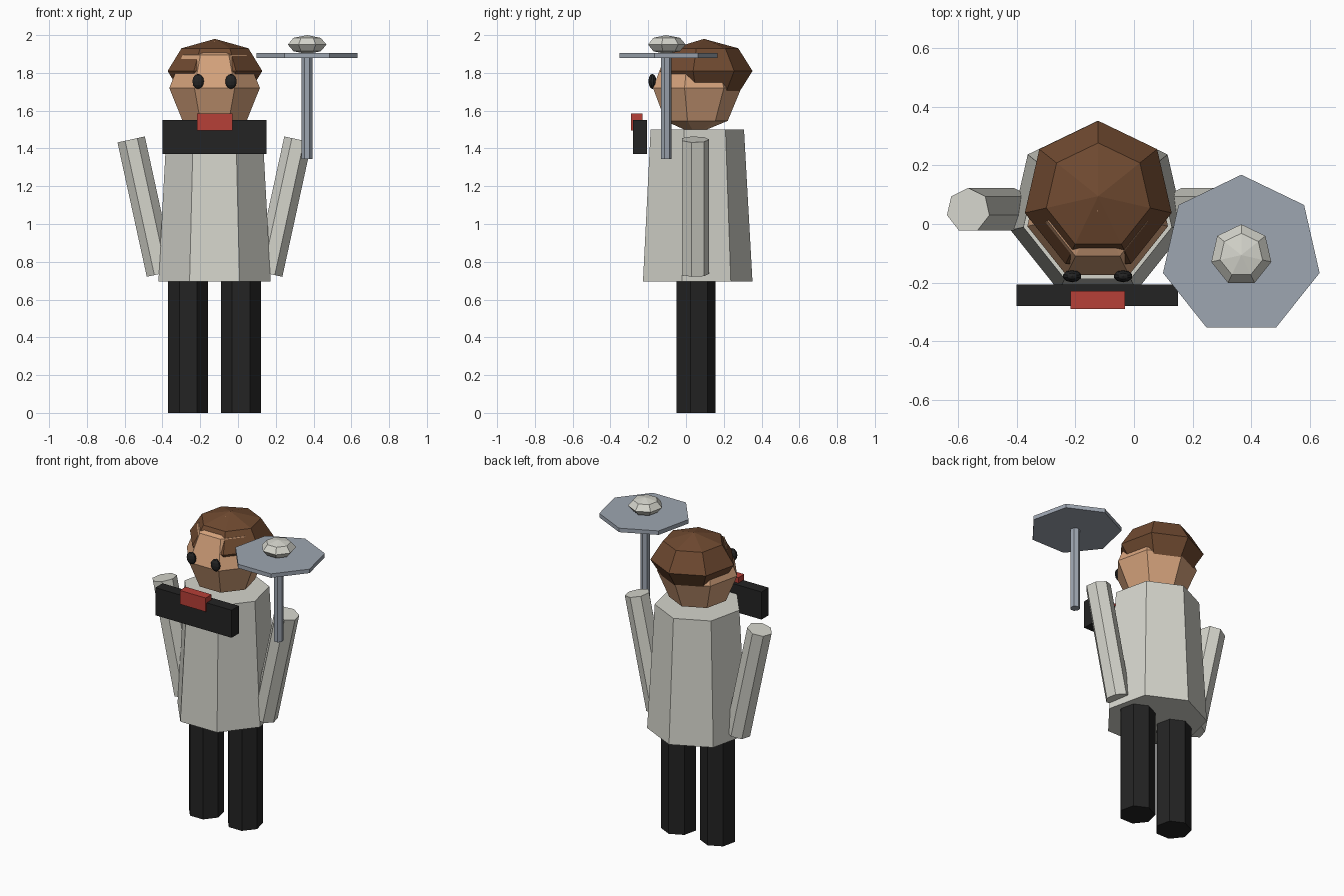
import bpy, bmesh, math
from mathutils import Matrix, Vector

if "Cube" in bpy.data.objects:
    bpy.data.objects.remove(bpy.data.objects["Cube"])


def material(name, rgb):
    m = bpy.data.materials.new(name)
    m.diffuse_color = (*rgb, 1.0)
    m.use_nodes = True
    m.node_tree.nodes["Principled BSDF"].inputs["Base Color"].default_value = m.diffuse_color
    return m


CLOTH = material("pale grey", (0.66, 0.66, 0.60))
BLACK = material("black", (0.017, 0.017, 0.017))
SKIN = material("skin", (0.66, 0.36, 0.20))
HAIR = material("brown", (0.16, 0.068, 0.03))
RED = material("red", (0.47, 0.05, 0.038))
STEEL = material("blue grey", (0.34, 0.38, 0.44))


def add_object(name, bm, mat, loc, tilt=0.0):
    bmesh.ops.recalc_face_normals(bm, faces=bm.faces)
    me = bpy.data.meshes.new(name)
    bm.to_mesh(me)
    bm.free()
    me.materials.append(mat)
    ob = bpy.data.objects.new(name, me)
    ob.matrix_world = Matrix.Translation(Vector(loc)) @ Matrix.Rotation(tilt, 4, 'Y')
    bpy.context.collection.objects.link(ob)
    return ob


def lathe(name, profile, mat, loc, sides=7, tilt=0.0, squash_y=1.0):
    """Faceted solid from (radius, z) rings, first corner pointing to +y."""
    bm = bmesh.new()
    rings = []
    for r, z in profile:
        n = sides if r > 1e-6 else 1
        rings.append([bm.verts.new((r * math.sin(math.tau * i / sides),
                                    r * math.cos(math.tau * i / sides) * squash_y, z))
                      for i in range(n)])
    for a, b in zip(rings, rings[1:]):
        for i in range(sides):
            j = (i + 1) % sides
            if len(a) == 1:
                bm.faces.new((a[0], b[j], b[i]))
            elif len(b) == 1:
                bm.faces.new((a[i], a[j], b[0]))
            else:
                bm.faces.new((a[i], a[j], b[j], b[i]))
    for ring in (rings[0], rings[-1]):
        if len(ring) > 1:
            bm.faces.new(ring)
    return add_object(name, bm, mat, loc, tilt)


def ball(name, r, rz, mat, loc, sides=7, rings=4, squash_y=1.0):
    steps = [math.pi * k / rings for k in range(rings + 1)]
    profile = [(r * math.sin(a), -rz * math.cos(a)) for a in steps]
    return lathe(name, profile, mat, loc, sides, squash_y=squash_y)


def box(name, lo, hi, mat):
    bm = bmesh.new()
    bmesh.ops.create_cube(bm, size=1.0)
    lo, hi = Vector(lo), Vector(hi)
    bmesh.ops.scale(bm, vec=hi - lo, verts=bm.verts)
    return add_object(name, bm, mat, (lo + hi) / 2)


CX, CY = -0.124, 0.047          # axis of the figure

# legs and arms, mirrored about the figure's axis
for side, label in ((-1, "left"), (1, "right")):
    lathe(label + "_leg", [(0.108, 0), (0.108, 0.72)], BLACK, (CX + side * 0.14, CY, 0))
    lathe(label + "_arm", [(0.076, -0.364), (0.076, 0.364)], CLOTH,
          (CX + side * 0.364, CY, 1.092), tilt=side * math.radians(12.3))
    ball(label + "_eye", 0.032, 0.04, BLACK, (CX + side * 0.087, -0.178, 1.755),
         sides=10, rings=6, squash_y=0.65)

# torso, head and hair
lathe("torso", [(0.305, 0.695), (0.26, 1.5)], CLOTH, (CX, CY, 0))
ball("head", 0.246, 0.246, SKIN, (CX, CY, 1.72))
ball("hair", 0.257, 0.17, HAIR, (CX + 0.002, 0.095, 1.81))

# collar bar with red clasp
box("collar_bar", (-0.4, -0.28, 1.37), (0.15, -0.206, 1.55), BLACK)
box("clasp", (-0.217, -0.29, 1.495), (-0.03, -0.229, 1.585), RED)

# tray on a pole with a faceted knob
TX, TY = 0.366, -0.106
lathe("pole", [(0.03, 1.345), (0.03, 1.89)], STEEL, (TX, TY, 0))
lathe("tray", [(0.274, 1.878), (0.274, 1.904)], STEEL, (TX, TY, 0))
ball("knob", 0.105, 0.05, CLOTH, (TX, TY, 1.95))
